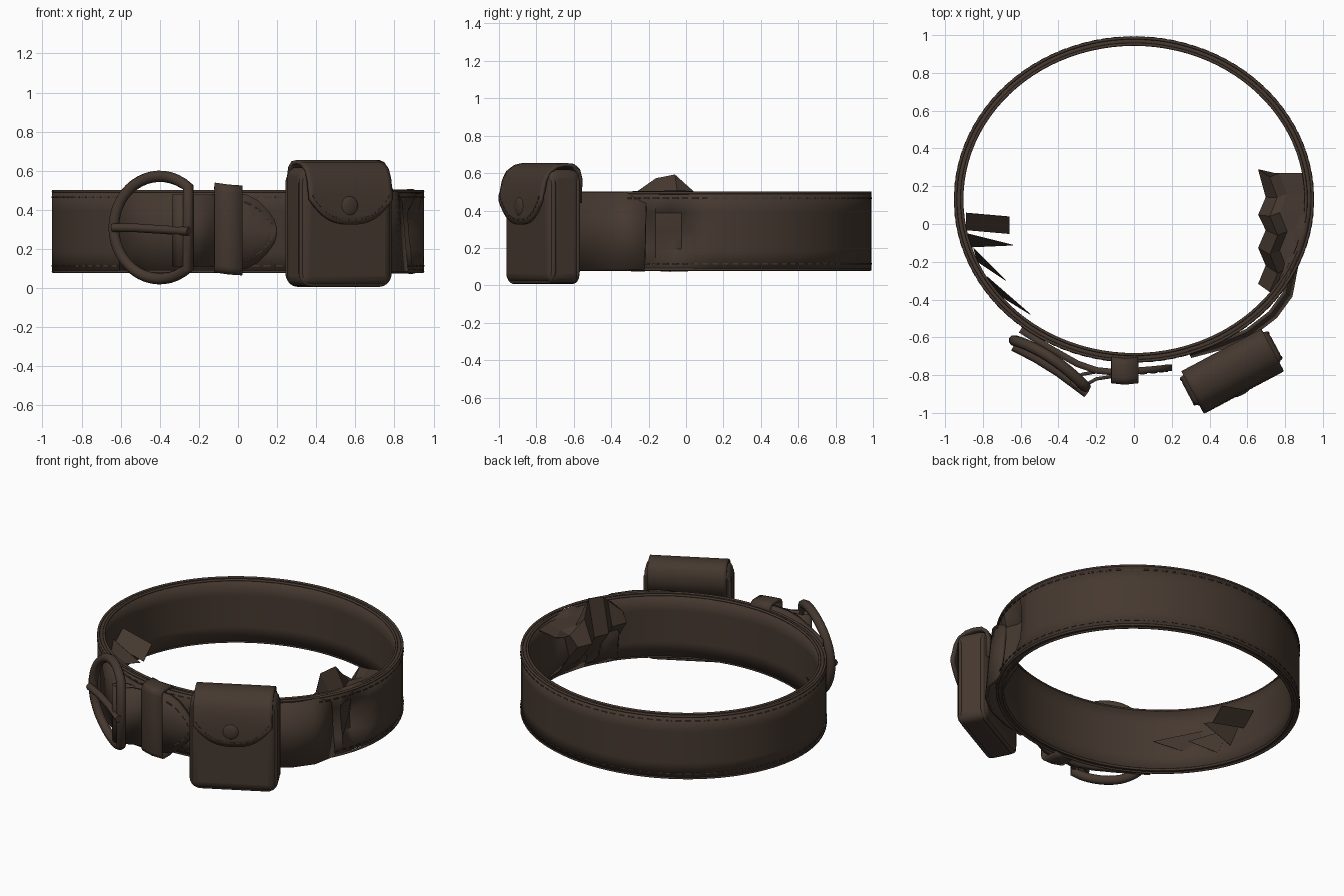
import bpy, bmesh, math, random
from mathutils import Vector, Matrix

random.seed(4)
if "Cube" in bpy.data.objects:
    bpy.data.objects.remove(bpy.data.objects["Cube"], do_unlink=True)

leather = bpy.data.materials.new("dark brown leather")
leather.use_nodes = True
COLOUR = (0.06, 0.04, 0.029, 1)
leather.diffuse_color = COLOUR
leather.node_tree.nodes["Principled BSDF"].inputs["Base Color"].default_value = COLOUR


def add_object(name, data, smooth=True):
    data.materials.append(leather)
    ob = bpy.data.objects.new(name, data)
    bpy.context.collection.objects.link(ob)
    if smooth and isinstance(data, bpy.types.Mesh):
        bpy.ops.object.select_all(action='DESELECT')
        ob.select_set(True)
        bpy.context.view_layer.objects.active = ob
        bpy.ops.object.shade_smooth_by_angle(angle=math.radians(35))
    return ob


def from_bmesh(name, bm, smooth=True):
    bmesh.ops.recalc_face_normals(bm, faces=bm.faces)
    me = bpy.data.meshes.new(name)
    bm.to_mesh(me)
    bm.free()
    return add_object(name, me, smooth)


def sheet(name, rows, thickness, closed=False, smooth=True):
    """Skin a grid of points and give it thickness."""
    bm = bmesh.new()
    grid = [[bm.verts.new(p) for p in row] for row in rows]
    n = len(grid)
    for i in range(n if closed else n - 1):
        a, b = grid[i], grid[(i + 1) % n]
        for j in range(len(a) - 1):
            bm.faces.new((a[j], b[j], b[j + 1], a[j + 1]))
    ob = from_bmesh(name, bm, smooth)
    mod = ob.modifiers.new("thickness", 'SOLIDIFY')
    mod.thickness, mod.offset = thickness, 0
    return ob


def tube(name, points, radius, closed=False):
    cu = bpy.data.curves.new(name, 'CURVE')
    cu.dimensions = '3D'
    cu.bevel_depth, cu.bevel_resolution, cu.use_fill_caps = radius, 2, True
    sp = cu.splines.new('POLY')
    sp.points.add(len(points) - 1)
    for p, co in zip(sp.points, points):
        p.co = (*co, 1)
    sp.use_cyclic_u = closed
    sp.use_smooth = True
    return add_object(name, cu)


def stitches(name, lines, size=0.007):
    """Short raised dashes along each line of points."""
    bm = bmesh.new()
    for pts in lines:
        for a, b in zip(pts, pts[1:]):
            a, b = Vector(a), Vector(b)
            rot = (b - a).to_track_quat('X', 'Z').to_matrix().to_4x4()
            scale = Matrix.Diagonal(((b - a).length * 0.6, size, size, 1))
            bmesh.ops.create_cube(bm, size=1, matrix=Matrix.Translation((a + b) / 2) @ rot @ scale)
    return from_bmesh(name, bm, False)


# Main belt loop, crumpled in on its left side
def loop_point(angle, z, grow=0.0):
    return ((0.928 + grow) * math.cos(angle), 0.13 + (0.838 + grow) * math.sin(angle), z)


SEG, LOW, HIGH = 72, 0.085, 0.495
rows = []
for i in range(SEG):
    a = 2 * math.pi * i / SEG
    row = []
    for k in range(5):
        x, y, z = loop_point(a, LOW + (HIGH - LOW) * k / 4)
        if x > 0.75 and -0.33 < y < 0.1 and 0 < k < 4:
            x *= random.uniform(0.88, 1.0)
        row.append((x, y, z))
    rows.append(row)
sheet("belt_loop", rows, 0.045, closed=True)
ring = [2 * math.pi * i / 100 for i in range(101)]
stitches("belt_stitching", [[loop_point(a, z, 0.023) for a in ring] for z in (0.115, 0.465)])
for label, z in (("top", HIGH), ("bottom", LOW)):
    for side, grow in (("outer", 0.017), ("inner", -0.017)):
        tube(f"belt_{label}_{side}_edge", [loop_point(a, z, grow) for a in ring[:-1]], 0.008, True)

# Crumpled fold inside the left of the belt
rows = []
ys = [0.27, 0.16, 0.06, -0.04, -0.14, -0.24, -0.34]
peaks = [0.46, 0.42, 0.5, 0.59, 0.57, 0.5, 0.4]
for i, (y, peak) in enumerate(zip(ys, peaks)):
    wall = 0.91 * math.sqrt(1 - ((y - 0.13) / 0.82) ** 2)
    inner = 0.66 + (0.04 if i % 2 else 0)
    rows.append([(wall, y, 0.47), (inner + 0.11, y, 0.45), (inner + 0.06, y - 0.02, peak),
                 (inner, y + random.uniform(-0.03, 0.03), 0.36),
                 (inner + 0.08, y, 0.24), (wall, y, 0.1)])
sheet("crumpled_fold", rows, 0.006, smooth=False)

# Torn slivers inside the right of the belt
bm = bmesh.new()
flap = [(-0.89, 0.06, 0.36), (-0.66, 0.04, 0.32), (-0.66, -0.05, 0.24), (-0.89, -0.03, 0.28)]
bm.faces.new([bm.verts.new(p) for p in flap])
for base, tip, z in (((-0.88, -0.05), (-0.64, -0.11), 0.26), ((-0.85, -0.13), (-0.68, -0.3), 0.23),
                     ((-0.78, -0.28), (-0.55, -0.48), 0.26)):
    pts = [(*base, z + 0.07), (base[0] + 0.02, base[1] - 0.07, z - 0.07), (*tip, z)]
    bm.faces.new([bm.verts.new(p) for p in pts])
sliver = from_bmesh("torn_slivers", bm, False)
sliver.modifiers.new("thickness", 'SOLIDIFY').thickness = 0.004

# Belt stretch leaning out behind the pouch
path = [(0.86, -0.22), (0.83, -0.38), (0.75, -0.49), (0.62, -0.59), (0.45, -0.66), (0.3, -0.7)]
sheet("pouch_backing_strap", [[(x, y, LOW), (x * 0.96, y * 0.96, HIGH)] for x, y in path], 0.02)

# Overlapping strap end with a pointed tip
path = [(-0.6, -0.56, 0.2), (-0.45, -0.655, 0.2), (-0.3, -0.74, 0.2), (-0.2, -0.775, 0.2),
        (-0.1, -0.785, 0.2), (0.04, -0.775, 0.19), (0.1, -0.77, 0.16), (0.15, -0.765, 0.11),
        (0.185, -0.76, 0.06), (0.2, -0.76, 0.015)]
sheet("strap_end", [[(x, y, 0.29 - h), (x, y, 0.29), (x, y, 0.29 + h)] for x, y, h in path], 0.035)
stitches("strap_tip_stitching", [[(x - 0.02, y - 0.02, 0.29 + s * h * 0.82) for x, y, h in path[4:]]
                                 for s in (-1, 1)])

# Strap folded round the buckle bar
fold = [(-0.16, -0.775), (-0.27, -0.795), (-0.32, -0.815), (-0.33, -0.84), (-0.305, -0.862),
        (-0.26, -0.855), (-0.2, -0.82), (-0.1, -0.805)]
sheet("buckle_fold", [[(x, y, 0.11), (x, y, 0.48)] for x, y in fold], 0.018)


# Buckle frame: bends with the belt, then lifts toward its straight bar
def on_buckle(x, z, out=0.0):
    t = x + 0.64
    return (x, -0.615 - 0.28 * t - 0.95 * t * t - out, z)


arc = [math.radians(52 + 256 * i / 32) for i in range(33)]
tube("buckle_frame", [on_buckle(-0.4 + 0.235 * math.cos(a), 0.31 + 0.262 * math.sin(a)) for a in arc],
     0.029, True)
tube("buckle_prong", [on_buckle(-0.64, 0.31, 0.035), on_buckle(-0.52, 0.308, 0.05),
                      on_buckle(-0.4, 0.3, 0.05), on_buckle(-0.25, 0.29, 0.03)], 0.022)

# Strap keeper: rounded loop around both layers
corners = []
for cy, cz, start in ((-0.74, 0.49, 0), (-0.805, 0.49, 90), (-0.805, 0.11, 180), (-0.74, 0.11, 270)):
    for i in range(4):
        a = math.radians(start + 30 * i)
        corners.append((cy + 0.028 * math.cos(a), cz + 0.03 * math.sin(a)))
sheet("strap_keeper", [[(-0.12, y, z + 0.01), (-0.05, y - 0.008, z), (0.022, y, z - 0.005)]
                       for y, z in corners], 0.02, closed=True)

# Pouch, turned to follow the belt; local y is outward when negative
pouch = Matrix.Translation((0.52, -0.775, 0)) @ Matrix.Rotation(math.radians(28), 4, 'Z')
HALF = 0.24

bm = bmesh.new()
bmesh.ops.create_cube(bm, size=1, matrix=Matrix.Translation((0, 0.01, 0.315)) @ Matrix.Diagonal((0.53, 0.2, 0.61, 1)))
body = from_bmesh("pouch_body", bm)
body.matrix_world = pouch
bev = body.modifiers.new("rounding", 'BEVEL')
bev.width, bev.segments = 0.05, 4

# Piping round the front and back edges of the pouch
outline = []
for cx, cz, start in ((0.2, 0.54, 0), (-0.2, 0.54, 90), (-0.2, 0.075, 180), (0.2, 0.075, 270)):
    for i in range(6):
        a = math.radians(start + 18 * i)
        outline.append((cx + 0.055 * math.cos(a), cz + 0.055 * math.sin(a)))
for label, y in (("front", -0.06), ("back", 0.085)):
    tube(f"pouch_{label}_piping", [(x, y, z) for x, z in outline], 0.013, True).matrix_world = pouch

# Flap curving over the top to a rounded lower edge
over = [(0.11, 0.44), (0.113, 0.57), (0.1, 0.615), (0.07, 0.64), (0.02, 0.645), (-0.03, 0.635),
        (-0.075, 0.605), (-0.1, 0.56), (-0.113, 0.5)]


def flap_edge(u):
    return 0.325 + 0.13 * abs(u) ** 2.6


rows = []
for i in range(21):
    u = -1 + i / 10
    x, end = u * HALF, flap_edge(u)
    front = [(x, -0.118 - 0.004 * t, 0.5 + (end - 0.5) * t) for t in (0.4, 0.75, 1)]
    rows.append([(x, y, z) for y, z in over] + front)
sheet("pouch_flap", rows, 0.02).matrix_world = pouch
hem = [(HALF * 0.95 * u / 12, -0.13, flap_edge(u / 12) + 0.025) for u in range(-12, 13)]
stitches("flap_stitching", [hem]).matrix_world = pouch

# Flap stud
bm = bmesh.new()
bmesh.ops.create_uvsphere(bm, u_segments=20, v_segments=10, radius=0.05,
                          matrix=Matrix.Translation((-0.01, -0.125, 0.42)) @ Matrix.Diagonal((1, 0.3, 1, 1)))
from_bmesh("flap_stud", bm).matrix_world = pouch
